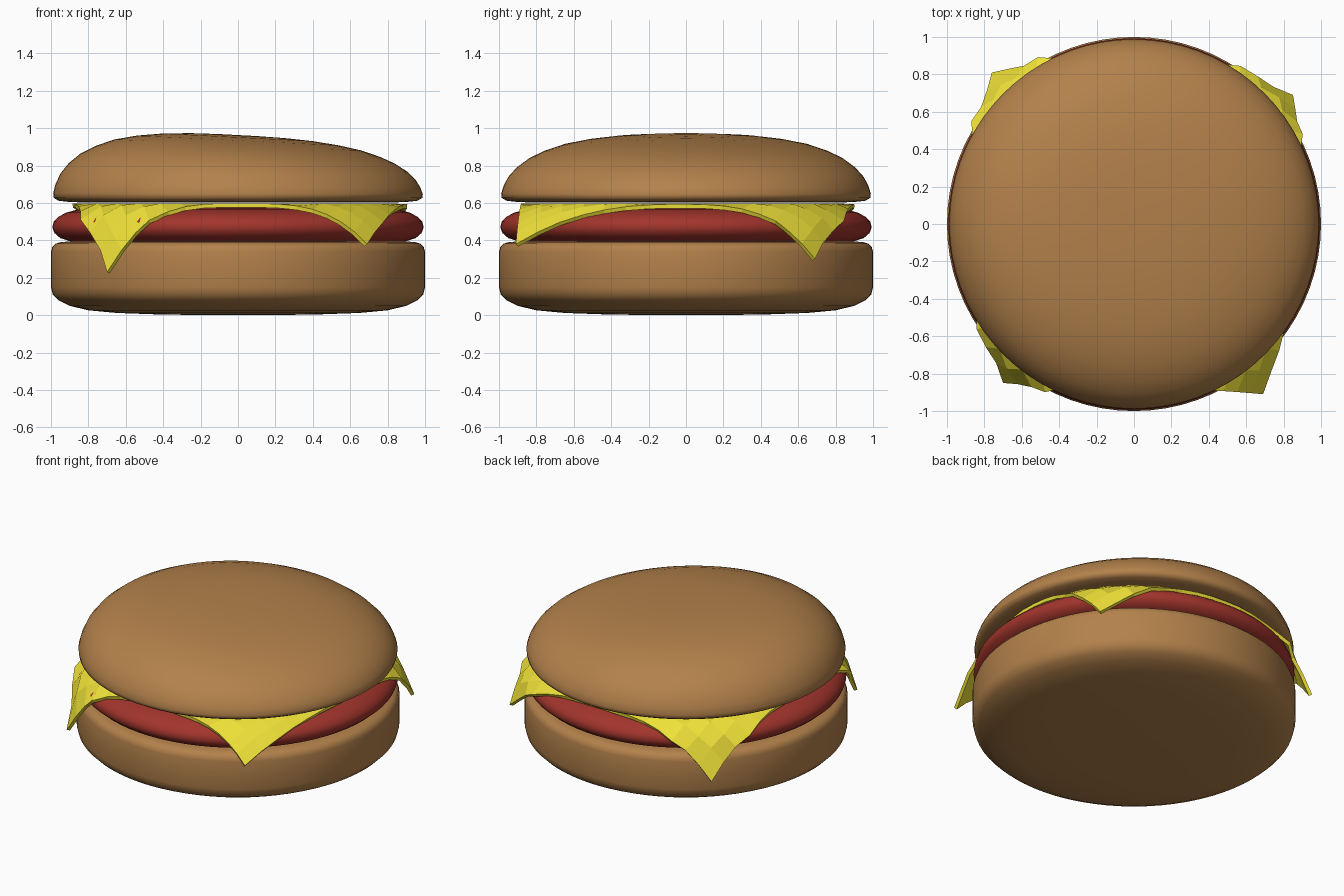
import bpy
import bmesh
import math
from mathutils import Vector

if "Cube" in bpy.data.objects:
    bpy.data.objects.remove(bpy.data.objects["Cube"])


def material(name, color):
    mat = bpy.data.materials.new(name)
    mat.diffuse_color = (*color, 1)
    mat.use_nodes = True
    mat.node_tree.nodes["Principled BSDF"].inputs["Base Color"].default_value = mat.diffuse_color
    return mat


def finish(name, bm, mat, smooth):
    bmesh.ops.recalc_face_normals(bm, faces=bm.faces)
    mesh = bpy.data.meshes.new(name)
    bm.to_mesh(mesh)
    bm.free()
    mesh.materials.append(mat)
    obj = bpy.data.objects.new(name, mesh)
    bpy.context.collection.objects.link(obj)
    for f in mesh.polygons:
        f.use_smooth = smooth
    return obj


def lathe(name, profile, mat, lean=0, base=0, steps=72):
    """Spin an (r, z) profile about z; lean makes the -x side taller above base."""
    bm = bmesh.new()
    verts = [bm.verts.new((r, 0, z)) for r, z in profile]
    edges = [bm.edges.new(p) for p in zip(verts, verts[1:])]
    bmesh.ops.spin(bm, geom=verts + edges, cent=(0, 0, 0), axis=(0, 0, 1),
                   angle=math.tau, steps=steps)
    bmesh.ops.remove_doubles(bm, verts=bm.verts, dist=0.0005)
    for v in bm.verts:
        if v.co.z > base:
            v.co.z = base + (v.co.z - base) * (1 - lean * v.co.x)
    return finish(name, bm, mat, True)


bun = material("bun", (0.45, 0.22, 0.07))
meat = material("meat", (0.36, 0.035, 0.025))
yellow = material("cheese", (0.87, 0.76, 0.04))

# Bottom bun
lathe("bottom_bun", [
    (0, 0), (0.4, 0.003), (0.65, 0.012), (0.8, 0.026), (0.9, 0.05), (0.96, 0.08),
    (0.99, 0.11), (1, 0.15), (1, 0.25), (1, 0.34), (0.993, 0.365), (0.975, 0.383),
    (0.94, 0.392), (0.85, 0.395), (0, 0.395)], bun)

# Patty
lathe("patty", [
    (0, 0.385), (0.8, 0.385), (0.89, 0.393), (0.95, 0.412), (0.982, 0.44),
    (0.993, 0.47), (0.985, 0.5), (0.96, 0.526), (0.92, 0.548), (0.86, 0.564),
    (0.75, 0.573), (0, 0.577)], meat)

# Top bun, a lopsided dome
lathe("top_bun", [
    (0, 0.602), (0.8, 0.602), (0.9, 0.605), (0.96, 0.612), (0.985, 0.627),
    (0.988, 0.65), (0.976, 0.69), (0.95, 0.74), (0.905, 0.79), (0.84, 0.838),
    (0.76, 0.876), (0.66, 0.91), (0.54, 0.934), (0.4, 0.951), (0.25, 0.96),
    (0.1, 0.963), (0, 0.963)], bun, lean=0.16, base=0.63)

# Cheese slice: a square sheet whose corners droop over the patty
TOP = 0.598
# (flat corner, drooped tip) for each corner of the slice
corners = {
    (-1, -1): (Vector((-0.85, -0.88)), Vector((-0.70, -0.85, 0.23))),
    (1, -1): (Vector((0.90, -0.88)), Vector((0.69, -0.91, 0.38))),
    (1, 1): (Vector((0.92, 0.92)), Vector((0.85, 0.69, 0.30))),
    (-1, 1): (Vector((-0.91, 0.90)), Vector((-0.76, 0.81, 0.25))),
}


def drape(u, v):
    p = Vector((0, 0))
    for (su, sv), (flat, _) in corners.items():
        p += flat * ((1 + su * u) * (1 + sv * v) / 4)
    flat, tip = corners[(1 if u >= 0 else -1, 1 if v >= 0 else -1)]
    w = max(0, p.length - 0.88) / (flat.length - 0.88)
    q = p + (tip.xy - flat) * w
    drop = (TOP - tip.z) * w ** 1.6
    # keep the hanging part outside the patty
    if w > 0:
        least = min(p.length, 0.89 + 0.14 * min(1, drop / 0.1))
        if q.length < least:
            q *= least / q.length
    return (q.x, q.y, TOP - drop)


N = 16
sheet = bmesh.new()
grid = [[sheet.verts.new(drape(2 * i / N - 1, 2 * j / N - 1)) for i in range(N + 1)]
        for j in range(N + 1)]
for j in range(N):
    for i in range(N):
        sheet.faces.new((grid[j][i], grid[j][i + 1], grid[j + 1][i + 1], grid[j + 1][i]))
cheese = finish("cheese_slice", sheet, yellow, False)
if cheese.data.polygons[N * N // 2].normal.z < 0:
    cheese.data.flip_normals()
solid = cheese.modifiers.new("thickness", 'SOLIDIFY')
solid.thickness = 0.022
solid.offset = -1
